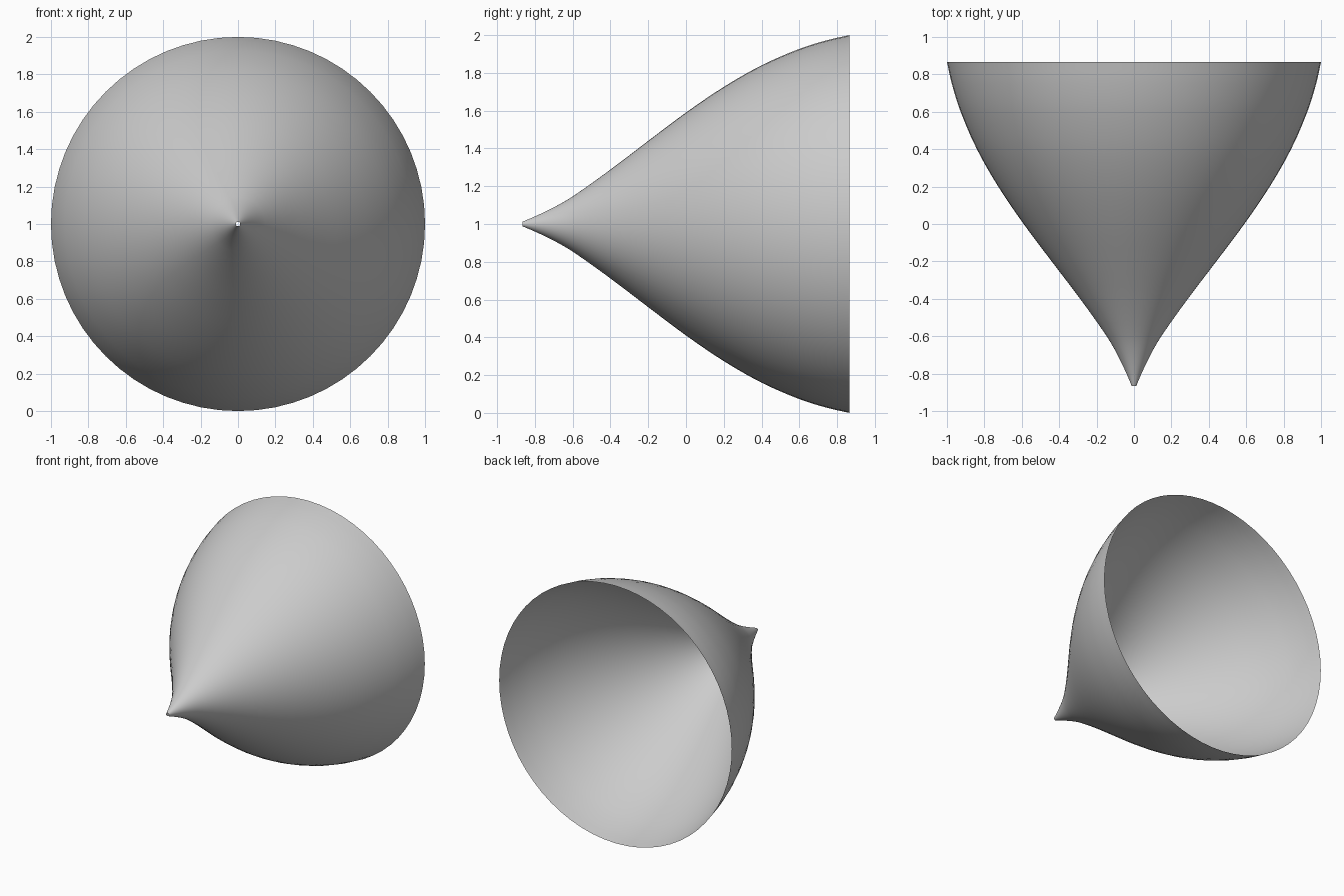
import bpy, bmesh, math

if "Cube" in bpy.data.objects:
    bpy.data.objects.remove(bpy.data.objects["Cube"])

SIDES, SUB = 64, 3
# (position along y, radius) from the narrow tip to the open rim
PROFILE = [(-0.866, 0.012), (-0.8, 0.04), (-0.7, 0.088), (-0.6, 0.146),
           (-0.4, 0.288), (-0.2, 0.44), (0.0, 0.59), (0.2, 0.726),
           (0.4, 0.84), (0.6, 0.927), (0.75, 0.974), (0.866, 1.0)]


def slope(i):
    a, b = PROFILE[max(i - 1, 0)], PROFILE[min(i + 1, len(PROFILE) - 1)]
    return (b[1] - a[1]) / (b[0] - a[0])


def smooth_profile():
    """Hermite curve through the profile points."""
    pts = []
    for i in range(len(PROFILE) - 1):
        (y0, r0), (y1, r1) = PROFILE[i], PROFILE[i + 1]
        h = y1 - y0
        for k in range(SUB):
            t = k / SUB
            r = ((2*t**3 - 3*t**2 + 1) * r0 + (t**3 - 2*t**2 + t) * h * slope(i)
                 + (3*t**2 - 2*t**3) * r1 + (t**3 - t**2) * h * slope(i + 1))
            pts.append((y0 + h * t, r))
    return pts + [PROFILE[-1]]


# Flared open shell, a single-walled surface turned about the y axis
bm = bmesh.new()
rings = []
for y, r in smooth_profile():
    rings.append([bm.verts.new((r * math.cos(2 * math.pi * i / SIDES), y,
                                1 + r * math.sin(2 * math.pi * i / SIDES)))
                  for i in range(SIDES)])
for a, b in zip(rings, rings[1:]):
    for i in range(SIDES):
        j = (i + 1) % SIDES
        bm.faces.new((a[i], b[i], b[j], a[j])).normal_flip()
bm.normal_update()
# Make sure the faces look outward
f = bm.faces[:][len(bm.faces) // 2] if bm.faces.ensure_lookup_table() is None else None
c = f.calc_center_median()
if f.normal.x * c.x + f.normal.z * (c.z - 1) < 0:
    bmesh.ops.reverse_faces(bm, faces=bm.faces[:])
for face in bm.faces:
    face.smooth = True
mesh = bpy.data.meshes.new("flared_shell")
bm.to_mesh(mesh)
bm.free()
shell = bpy.data.objects.new("flared_shell", mesh)
bpy.context.collection.objects.link(shell)
